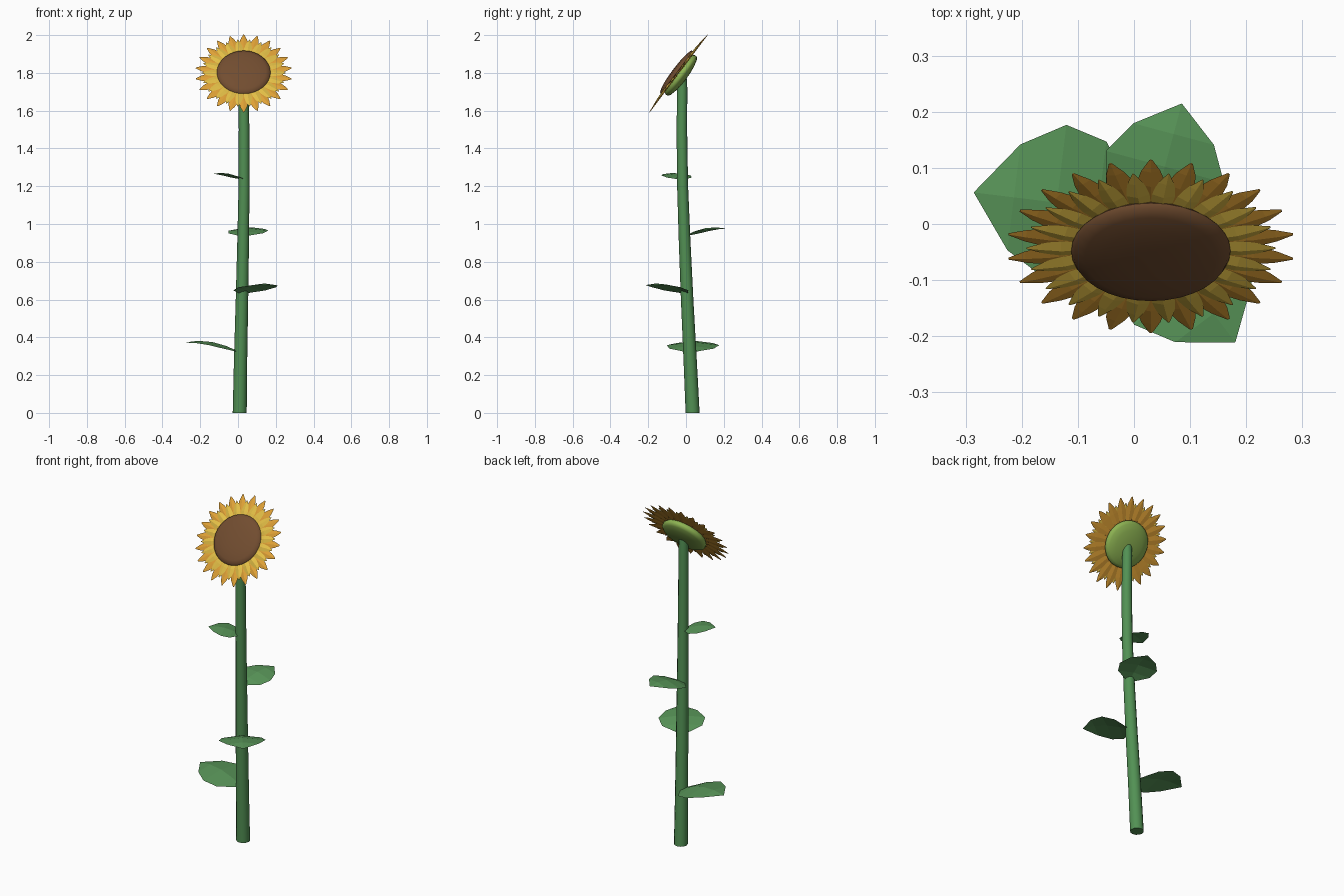
import bpy, bmesh, math
from mathutils import Matrix, Vector

if "Cube" in bpy.data.objects:
    bpy.data.objects.remove(bpy.data.objects["Cube"])


def material(name, r, g, b):
    m = bpy.data.materials.new(name)
    lin = lambda c: (c / 255 / 12.92) if c < 10 else ((c / 255 + 0.055) / 1.055) ** 2.4
    m.diffuse_color = (lin(r), lin(g), lin(b), 1)
    m.use_nodes = True
    m.node_tree.nodes["Principled BSDF"].inputs["Base Color"].default_value = m.diffuse_color
    return m


STEM = material("stem green", 82, 145, 84)
LEAF = material("leaf green", 88, 148, 88)
SEPAL = material("light green", 140, 178, 82)
SEED = material("seed brown", 114, 77, 48)
GOLD = material("orange gold", 222, 160, 54)
YELLOW = material("petal yellow", 226, 190, 70)

# Flower head frame: local z is the facing direction, local y runs up the face
HEAD = Matrix.Translation((0.03, -0.04, 1.797)) @ Matrix.Rotation(math.radians(53.13), 4, 'X')


def finish(name, bm, mat, smooth=None, matrix=None):
    bmesh.ops.recalc_face_normals(bm, faces=bm.faces)
    mesh = bpy.data.meshes.new(name)
    bm.to_mesh(mesh)
    bm.free()
    mesh.materials.append(mat)
    ob = bpy.data.objects.new(name, mesh)
    bpy.context.collection.objects.link(ob)
    if matrix:
        ob.matrix_world = matrix
    if smooth:
        bpy.ops.object.select_all(action='DESELECT')
        ob.select_set(True)
        bpy.context.view_layer.objects.active = ob
        bpy.ops.object.shade_smooth_by_angle(angle=math.radians(smooth))
    return ob


def tube(bm, rings, sides):
    """Skin circular rings given as (centre, radius), with both ends capped."""
    loops = []
    for c, r in rings:
        loops.append([bm.verts.new(Vector(c) + Vector((r * math.cos(k * math.tau / sides),
                      r * math.sin(k * math.tau / sides), 0))) for k in range(sides)])
    for a, b in zip(loops, loops[1:]):
        for k in range(sides):
            j = (k + 1) % sides
            bm.faces.new((a[k], a[j], b[j], b[k]))
    bm.faces.new(loops[0])
    bm.faces.new(loops[-1])


def lathe(name, profile, mat, sides=32):
    bm = bmesh.new()
    tube(bm, [((0, 0, z), r) for r, z in profile], sides)
    finish(name, bm, mat, 50, HEAD)


def petal_ring(name, count, offset, lift, stations, mat):
    """Ring of ridged petals; stations are (radius, half width, ridge height)."""
    bm = bmesh.new()
    for k in range(count):
        rot = Matrix.Rotation((k + offset) * math.tau / count, 3, 'Z')
        rows = []
        for r, w, h in stations:
            rows.append([bm.verts.new(rot @ Vector(p)) for p in
                         ((r, -w, lift), (r, 0, lift + h), (r, w, lift), (r, 0, lift - 0.002))])
        for a, b in zip(rows, rows[1:]):
            for i in range(4):
                j = (i + 1) % 4
                bm.faces.new((a[i], a[j], b[j], b[i]))
        bm.faces.new(rows[0])
        bm.faces.new(rows[-1])
    finish(name, bm, mat, None, HEAD)


def leaf(name, base, angle, length):
    """Five-station leaf, arched along its length and drooping from the midrib."""
    bm = bmesh.new()
    rows = []
    for t, w, z in ((0, 0.04, 0), (0.25, 0.40, 0.11), (0.5, 0.47, 0.18),
                    (0.76, 0.32, 0.2), (1, 0.004, 0.17)):
        rows.append([bm.verts.new(Vector((t, s * w, z - abs(s) * w * 0.12)) * length)
                     for s in (-1, 0, 1)])
    for a, b in zip(rows, rows[1:]):
        for i in range(2):
            bm.faces.new((a[i], b[i], b[i + 1], a[i + 1]))
    finish(name, bm, LEAF, None,
           Matrix.Translation(base) @ Matrix.Rotation(math.radians(angle), 4, 'Z'))


# Stem, leaning slightly forward and tapering upward
bm = bmesh.new()
tube(bm, [((0.009, 0.035, 0), 0.037), ((0.014, 0.021, 0.3), 0.035),
          ((0.021, 0.006, 0.6), 0.033), ((0.027, -0.007, 0.9), 0.031),
          ((0.032, -0.018, 1.2), 0.029), ((0.032, -0.022, 1.5), 0.028),
          ((0.03, -0.02, 1.72), 0.027), ((0.03, -0.022, 1.785), 0.025)], 12)
finish("stem", bm, STEM, 50)

# Leaves spiralling up the stem
for i, (base, angle, length) in enumerate((
        ((0.010, 0.020, 0.322), 173, 0.297),
        ((0.020, 0.002, 0.632), -53, 0.266),
        ((0.025, -0.010, 0.936), 75, 0.232),
        ((0.032, -0.019, 1.235), 202, 0.178))):
    leaf(f"leaf_{i + 1}", base, angle, length)

# Two rings of petals
petal_ring("outer_petals", 22, 0.5, 0.0,
           ((0.10, 0.013, 0.003), (0.185, 0.027, 0.006), (0.225, 0.017, 0.004),
            (0.256, 0.003, 0.001)), GOLD)
petal_ring("inner_petals", 22, 0.0, 0.004,
           ((0.10, 0.015, 0.004), (0.16, 0.023, 0.007), (0.195, 0.014, 0.004),
            (0.222, 0.002, 0.001)), YELLOW)

# Domed seed disc in front and green cup behind
lathe("seed_disc", [(0.134, 0.0), (0.142, 0.010), (0.137, 0.019), (0.118, 0.025),
                    (0.085, 0.031), (0.045, 0.034), (0.01, 0.035)], SEED)
lathe("flower_cup", [(0.122, -0.001), (0.13, -0.012), (0.129, -0.025), (0.115, -0.035),
                     (0.08, -0.044), (0.04, -0.049), (0.008, -0.05)], SEPAL)
